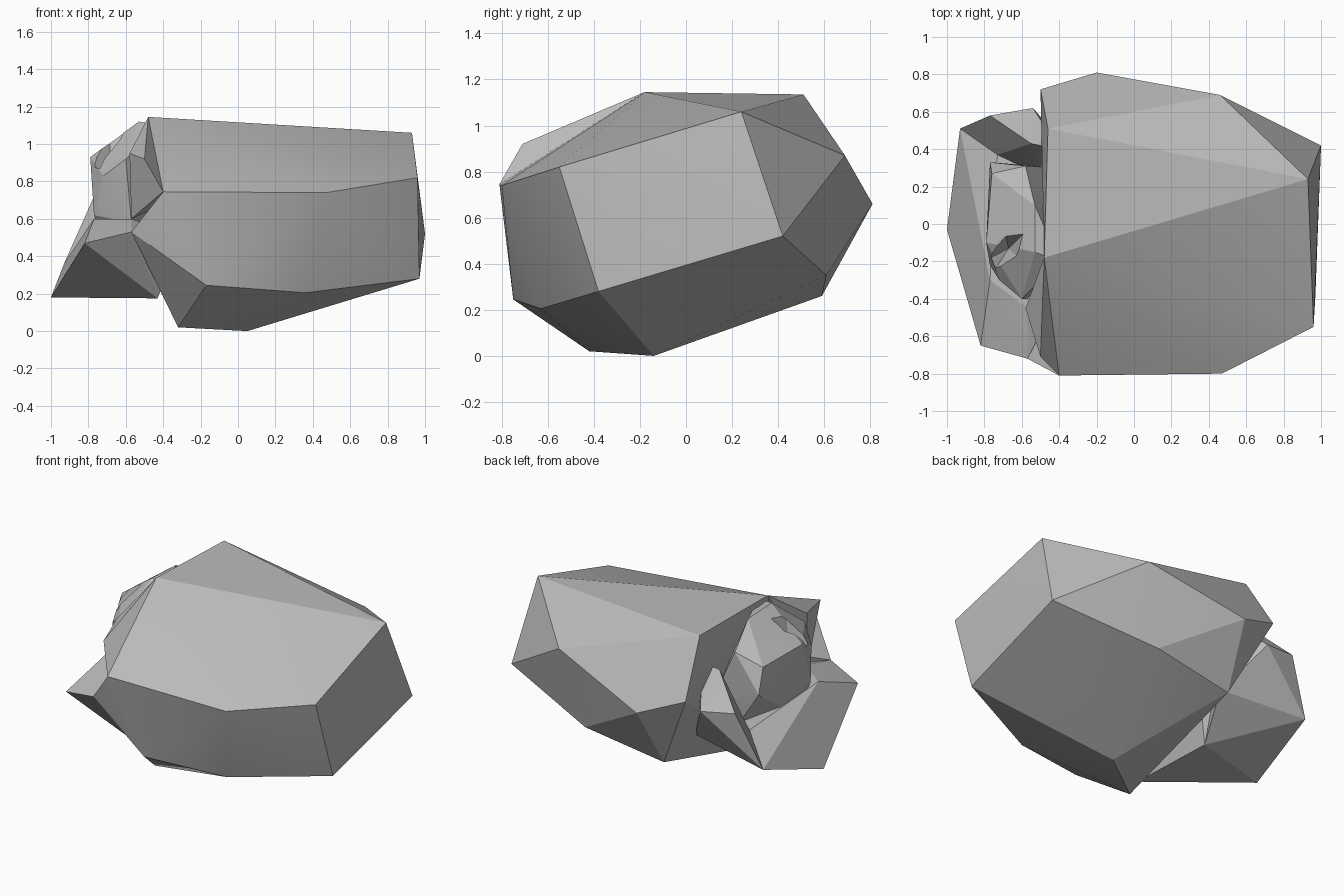
import bpy, bmesh

cube = bpy.data.objects.get("Cube")
if cube:
    bpy.data.objects.remove(cube, do_unlink=True)

stone = bpy.data.materials.new("grey_stone")
stone.use_nodes = True
GREY = (0.5, 0.5, 0.5, 1)
stone.diffuse_color = GREY
stone.node_tree.nodes["Principled BSDF"].inputs["Base Color"].default_value = GREY


def hull(name, points):
    """Faceted chunk of stone wrapped around its corner points."""
    bm = bmesh.new()
    for p in points:
        bm.verts.new(p)
    out = bmesh.ops.convex_hull(bm, input=bm.verts[:])
    loose = {g for g in out["geom_interior"] + out["geom_unused"]
             if isinstance(g, bmesh.types.BMVert)}
    bmesh.ops.delete(bm, geom=list(loose), context="VERTS")
    bmesh.ops.recalc_face_normals(bm, faces=bm.faces[:])
    mesh = bpy.data.meshes.new(name)
    bm.to_mesh(mesh)
    bm.free()
    mesh.materials.append(stone)
    ob = bpy.data.objects.new(name, mesh)
    bpy.context.collection.objects.link(ob)
    return ob


def combine(target, other, operation):
    """Apply a boolean and discard the second piece."""
    mod = target.modifiers.new("combine", "BOOLEAN")
    mod.operation = operation
    mod.solver = "EXACT"
    mod.object = other
    bpy.ops.object.select_all(action="DESELECT")
    bpy.context.view_layer.objects.active = target
    target.select_set(True)
    bpy.ops.object.modifier_apply(modifier=mod.name)
    bpy.data.objects.remove(other, do_unlink=True)


# Main boulder: large cut-like facets
rock = hull("boulder", [
    (.96, -.55, .82), (.93, .24, 1.06), (1, .42, .52), (.97, -.38, .28),
    (-.4, -.81, .745), (.47, -.8, .74), (-.17, -.75, .245), (.36, -.63, .205),
    (-.32, -.42, .02), (.05, -.14, 0), (.32, .61, .35), (-.25, .59, .26),
    (.46, .69, .87), (-.2, .81, .66), (-.5, .72, .78),
    (-.48, -.18, 1.145), (-.46, .51, 1.135)])

# Front corner that joins the boulder to the ledge
front_corner = hull("front_corner", [
    (-.57, -.72, .53), (-.4, -.81, .745), (-.17, -.75, .245),
    (-.32, -.42, .02), (-.35, -.3, .7)])

# Sloping ledge sticking out at the side
ledge = hull("ledge", [
    (-1, -.03, .18), (-.93, .51, .36), (-.82, -.65, .47), (-.57, -.72, .53),
    (-.73, .37, .52), (-.8, .1, .48), (-.77, -.3, .6), (-.57, -.45, .6),
    (-.43, -.48, .175), (-.46, .12, .18), (-.3, -.6, .5), (-.35, .2, .5)])

# Raised back end of the ledge
back_ledge = hull("back_ledge", [
    (-.93, .51, .36), (-.77, .58, .72), (-.54, .62, .69), (-.73, .37, .52),
    (-.55, .43, .9), (-.46, .12, .18), (-.4, .4, .9), (-.35, .4, .4)])

# Upright crag above the ledge
crag = hull("crag", [
    (-.79, -.1, .93), (-.77, -.22, .62), (-.76, .27, .91), (-.77, .33, .75),
    (-.58, .31, .98), (-.53, .1, 1.11), (-.53, -.15, 1.12), (-.6, -.4, .92),
    (-.72, -.3, .83), (-.57, -.4, .58), (-.4, .3, .6), (-.4, -.2, 1.1),
    (-.6, .3, .5), (-.72, -.1, .45)])

# Thin rib along the broken edge
rib = hull("rib", [
    (-.48, -.18, 1.145), (-.5, -.71, .92), (-.4, -.81, .745),
    (-.58, -.45, .95), (-.57, -.48, .6), (-.35, -.3, .7)])

for part in (front_corner, ledge, back_ledge, crag, rib):
    combine(rock, part, "UNION")

# Narrow cleft running down the crag
cleft = hull("cleft_cutter", [
    (-.56, -.02, 1.2), (-.7, -.01, 1.2), (-.6, -.2, 1.2),
    (-.8, -.33, .95), (-.84, -.22, .95), (-.67, -.13, .78)])
combine(rock, cleft, "DIFFERENCE")

rock.name = "rock"
bpy.ops.object.select_all(action="DESELECT")
bpy.context.view_layer.objects.active = rock
rock.select_set(True)
bpy.ops.object.shade_smooth_by_angle(angle=0.3)
